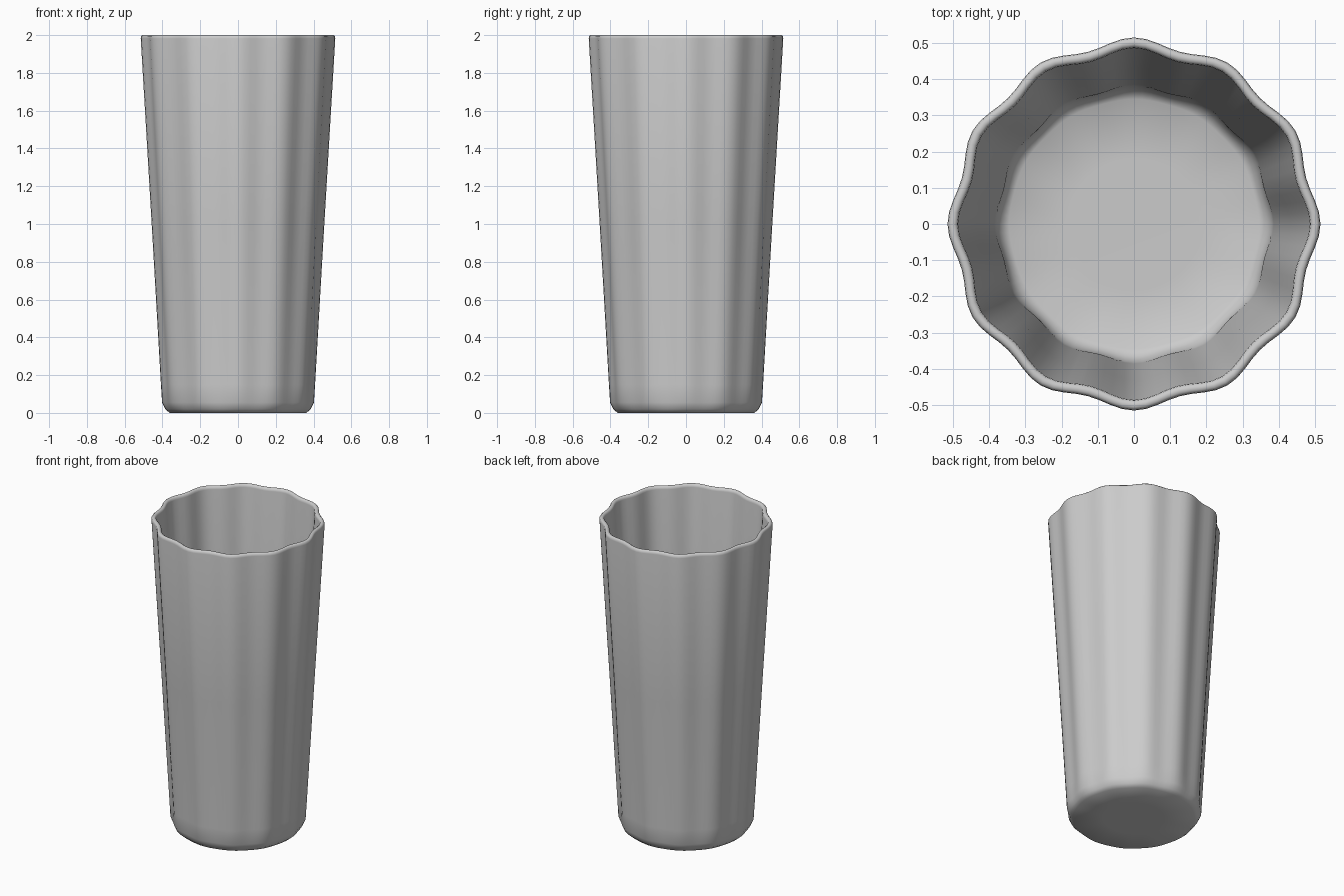
import bpy, bmesh, math

if "Cube" in bpy.data.objects:
    bpy.data.objects.remove(bpy.data.objects["Cube"])

SEGMENTS = 96
LOBES = 12

# Half-profile (peak radius, height, lobe depth): outside base -> rim -> inside floor
profile = [
    (0.18, 0.0, 0.0), (0.362, 0.0, 0.003), (0.385, 0.02, 0.006), (0.402, 0.055, 0.010),
    (0.408, 0.15, 0.014), (0.457, 1.0, 0.020), (0.515, 1.982, 0.023),
    (0.513, 1.994, 0.023), (0.506, 2.0, 0.023), (0.496, 2.0, 0.023),
    (0.488, 1.994, 0.023), (0.486, 1.982, 0.023),
    (0.431, 1.0, 0.020), (0.386, 0.15, 0.014), (0.381, 0.075, 0.010),
    (0.365, 0.045, 0.006), (0.345, 0.032, 0.003), (0.18, 0.03, 0.0),
]


def add_ring(bm, radius, z, depth):
    """One softly twelve-lobed ring, with its peaks at the given radius."""
    ring = []
    for i in range(SEGMENTS):
        a = 2 * math.pi * i / SEGMENTS
        r = radius - depth * (1 - math.cos(LOBES * a)) / 2
        ring.append(bm.verts.new((r * math.cos(a), r * math.sin(a), z)))
    return ring


# Tumbler shell: closed outer and inner walls
bm = bmesh.new()
rings = [add_ring(bm, *p) for p in profile]
for low, high in zip(rings, rings[1:]):
    for i in range(SEGMENTS):
        j = (i + 1) % SEGMENTS
        bm.faces.new((low[i], low[j], high[j], high[i]))

# Underside and inside floor
bm.faces.new(list(reversed(rings[0])))
bm.faces.new(rings[-1])
bmesh.ops.recalc_face_normals(bm, faces=bm.faces)
for face in bm.faces:
    face.smooth = True

mesh = bpy.data.meshes.new("tumbler")
bm.to_mesh(mesh)
bm.free()
cup = bpy.data.objects.new("tumbler", mesh)
bpy.context.collection.objects.link(cup)
